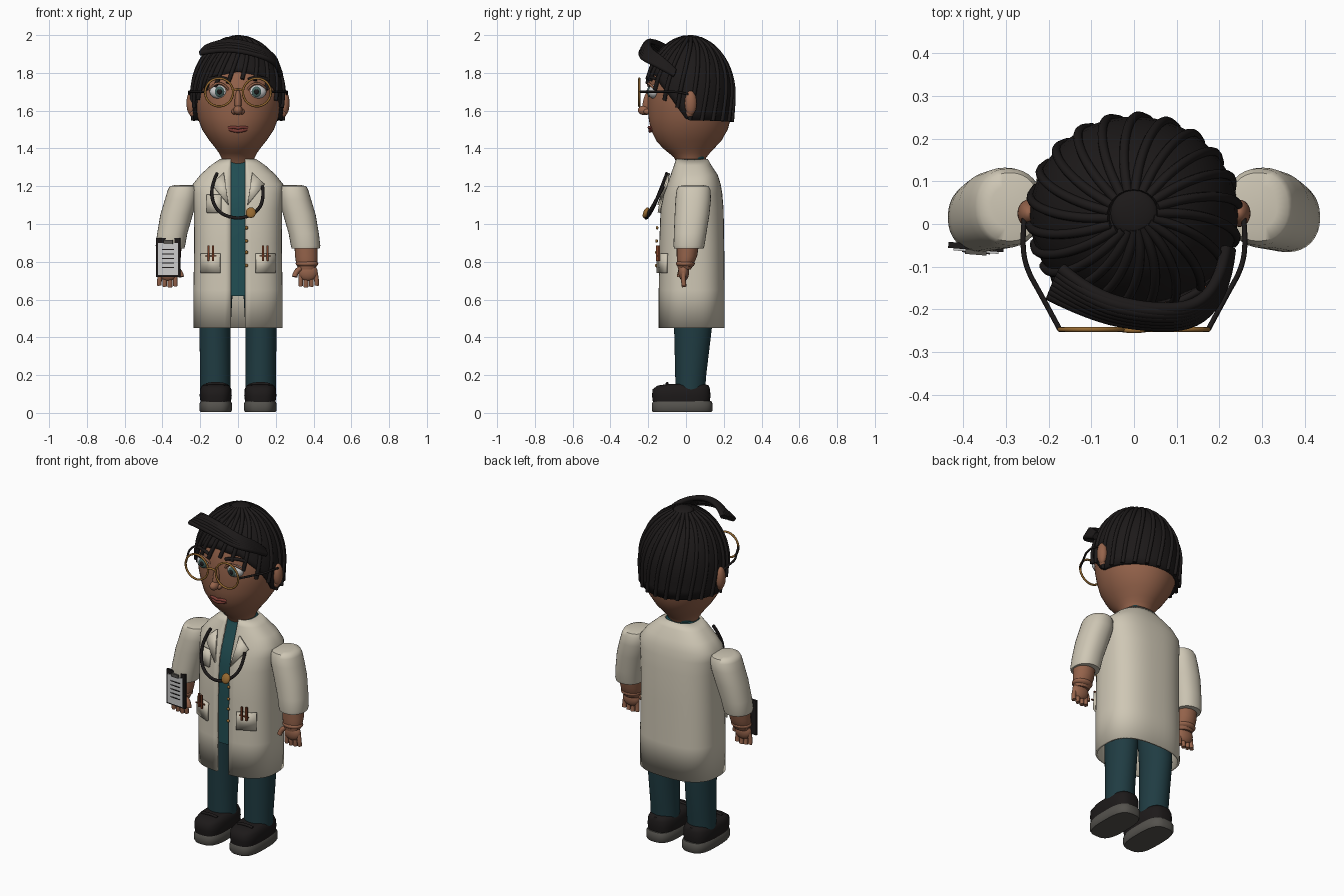
import bpy, math, random
from math import sin, cos, pi

if "Cube" in bpy.data.objects:
    bpy.data.objects.remove(bpy.data.objects["Cube"])
random.seed(4)

def mat(name, r, g, b):
    m = bpy.data.materials.new(name)
    m.diffuse_color = (r, g, b, 1)
    m.use_nodes = True
    m.node_tree.nodes["Principled BSDF"].inputs["Base Color"].default_value = m.diffuse_color
    return m

SKIN = mat("skin", .30, .125, .07)
COAT = mat("coat_cloth", .62, .57, .46)
TEAL = mat("scrub_teal", .015, .075, .085)
NAVY = mat("trouser_cloth", .014, .045, .055)
BLACK = mat("black", .012, .01, .01)
SOLE = mat("sole_grey", .09, .085, .075)
GOLD = mat("gold", .30, .14, .03)
BROWN = mat("pen_brown", .20, .05, .02)
WHITE = mat("white", .8, .8, .78)
IRIS = mat("iris", .06, .12, .11)
LIP = mat("lip", .2, .045, .035)

def finish(o, m, angle=50):
    o.data.materials.clear()
    o.data.materials.append(m)
    bpy.ops.object.select_all(action='DESELECT')
    o.select_set(True)
    bpy.context.view_layer.objects.active = o
    bpy.ops.object.shade_smooth_by_angle(angle=math.radians(angle))
    return o

def mesh(name, verts, faces, m, thick=0, offset=-1):
    me = bpy.data.meshes.new(name)
    me.from_pydata(verts, [], faces)
    o = bpy.data.objects.new(name, me)
    bpy.context.collection.objects.link(o)
    if thick:
        s = o.modifiers.new("thickness", 'SOLIDIFY')
        s.thickness, s.offset = thick, offset
    return finish(o, m)

def loft(name, rings, m, n=40, p=2.0, gap=0, thick=0):
    """Stack superellipse rings (z, cx, cy, rx, ry); gap leaves the front open."""
    sg = lambda v: math.copysign(abs(v) ** (2 / p), v)
    verts, faces, k = [], [], n + 1 if gap else n
    for z, cx, cy, rx, ry in rings:
        a0 = math.asin((gap / rx) ** (p / 2)) if gap else 0
        for j in range(k):
            a = a0 + (2 * pi - 2 * a0) * j / n
            verts.append((cx + rx * sg(sin(a)), cy - ry * sg(cos(a)), z))
    for i in range(len(rings) - 1):
        for j in range(n):
            q = (j + 1) % k
            faces.append((i * k + j, i * k + q, (i + 1) * k + q, (i + 1) * k + j))
    if not gap:
        faces += [tuple(range(k))[::-1], tuple(range((len(rings) - 1) * k, len(rings) * k))]
    return mesh(name, verts, faces, m, thick)

def ball(name, loc, scale, m, rot=(0, 0, 0)):
    bpy.ops.mesh.primitive_uv_sphere_add(segments=24, ring_count=14, location=loc, rotation=rot)
    o = bpy.context.object
    o.name, o.scale = name, scale
    return finish(o, m)

def box(name, loc, size, m, rot=(0, 0, 0)):
    bpy.ops.mesh.primitive_cube_add(size=1, location=loc, rotation=rot)
    o = bpy.context.object
    o.name, o.scale = name, size
    return finish(o, m, 30)

def tube(name, pts, r, m):
    c = bpy.data.curves.new(name, 'CURVE')
    c.dimensions, c.bevel_depth, c.bevel_resolution = '3D', r, 3
    c.use_fill_caps = True
    s = c.splines.new('NURBS')
    s.points.add(len(pts) - 1)
    for q, v in zip(s.points, pts):
        q.co = (*v, 1)
    s.order_u, s.use_endpoint_u, s.resolution_u = 3, True, 5
    o = bpy.data.objects.new(name, c)
    bpy.context.collection.objects.link(o)
    bpy.ops.object.select_all(action='DESELECT')
    o.select_set(True)
    bpy.context.view_layer.objects.active = o
    bpy.ops.object.convert(target='MESH')
    return finish(bpy.context.object, m)

def lerp(table, x):
    for a, b in zip(table, table[1:]):
        if x <= b[0]:
            t = (x - a[0]) / (b[0] - a[0])
            return [u + (v - u) * t for u, v in zip(a, b)]
    return list(table[-1])

# coat, open at the front, over a teal top
P = 2.6
coat = [(.45, 0, .03, .237, .175), (.65, 0, .03, .236, .175), (.9, 0, .03, .232, .172),
        (1.08, 0, .032, .234, .167), (1.16, 0, .037, .24, .155), (1.21, 0, .042, .24, .142),
        (1.26, 0, .043, .2, .125), (1.31, 0, .035, .145, .1), (1.345, 0, .03, .095, .085)]
loft("coat", coat, COAT, 56, P, gap=.038, thick=.012)
loft("scrub_top", [(z, x, y, a - .015, b - .015) for z, x, y, a, b in [lerp(coat, .62)] + coat[2:]]
     + [(1.36, 0, .03, .082, .075)], TEAL, 48, P)

def on_coat(x, z, off):
    _, _, cy, rx, ry = lerp(coat, z)
    return (x, cy - ry * (1 - min(.99, abs(x) / rx) ** P) ** (1 / P) - off, z)

def patch(name, pts, m, off=.014):
    mesh(name, [on_coat(x, z, off) for x, z in pts], [tuple(range(len(pts)))], m, .012, 0)

for s in (-1, 1):
    # lapels, lower pockets and pens
    patch("lapel", [(s * x, z) for x, z in ((.05, 1.1), (.115, 1.18), (.14, 1.21), (.075, 1.27))], COAT, .016)
    patch("pocket", [(s * x, z) for x, z in ((.095, .74), (.195, .74), (.195, .845), (.095, .845))], COAT)
    for d in (-.012, .012):
        x, y, z = on_coat(s * .145 + d, .845, .028)
        box("pen", (x, y, z), (.01, .01, .08), BROWN)
    box("pen_clip", (s * .145, on_coat(s * .145, .83, .028)[1], .83), (.06, .008, .006), BROWN)

    # trousers and shoes
    loft("trouser_leg", [(.1, s * .12, .022, .08, .078), (.2, s * .12, .025, .08, .082),
                         (.45, s * .122, .037, .083, .1), (.7, s * .115, .035, .09, .1)], NAVY)
    sx = s * .118
    loft("sole", [(.004, sx, -.02, .08, .155), (.015, sx, -.02, .087, .161), (.048, sx, -.02, .087, .161),
                  (.062, sx, -.02, .08, .154)], SOLE, p=3)
    loft("shoe", [(.055, sx, -.025, .08, .15), (.09, sx, -.025, .085, .155), (.125, sx, -.025, .083, .152),
                  (.145, sx, -.015, .072, .135), (.152, sx, .0, .06, .1)], BLACK, p=3)
    tube("shoe_lace", [(sx - .05, -.1, .15), (sx, -.1, .162), (sx + .05, -.1, .15)], .008, BLACK)

    # sleeves, forearms and hands
    loft("sleeve", [(.87, s * .358, .015, .074, .078), (.885, s * .358, .016, .078, .082),
                    (.95, s * .348, .022, .08, .086), (1.05, s * .325, .032, .086, .092),
                    (1.13, s * .302, .038, .085, .094), (1.18, s * .293, .04, .079, .09),
                    (1.2, s * .291, .04, .07, .08), (1.206, s * .29, .04, .045, .05)], COAT, 32, 2.2)
    loft("forearm", [(.76, s * .365, -.008, .045, .034), (.79, s * .364, -.003, .056, .045),
                     (.83, s * .362, .005, .06, .054), (.9, s * .36, .01, .062, .06)], SKIN, 24)
    ball("wrist_fold", (s * .365, -.003, .79), (.06, .05, .024), SKIN)
    ball("palm", (s * .37, -.012, .745), (.052, .028, .048), SKIN)
    for i in range(4):
        x = s * (.335 + .025 * i)
        tube("finger", [(x, -.012, .74), (x + s * .004 * (i - 1), -.016, .7),
                        (x + s * .003 * (i - 1), -.01, .665 + .006 * abs(i - 1.2))], .0125, SKIN)
    tube("thumb", [(s * .335, -.02, .765), (s * .305, -.03, .755), (s * .3, -.035, .72)], .014, SKIN)

    # ears, eyes, brows
    ball("ear", (s * .247, .025, 1.64), (.026, .032, .065), SKIN)
    ball("ear_lobe", (s * .24, .02, 1.59), (.018, .02, .025), SKIN)
    ball("eye_white", (s * .1, -.168, 1.7), (.05, .034, .037), WHITE)
    ball("iris", (s * .098, -.194, 1.7), (.026, .012, .028), IRIS)
    ball("pupil", (s * .098, -.202, 1.7), (.013, .008, .014), BLACK)
    tube("upper_lid", [(s * .05, -.19, 1.71), (s * .075, -.205, 1.745), (s * .125, -.195, 1.745),
                       (s * .152, -.16, 1.71)], .006, SKIN)
    tube("brow", [(s * .055, -.198, 1.765), (s * .1, -.188, 1.785), (s * .155, -.155, 1.765)], .009, BLACK)
    # glasses
    bpy.ops.mesh.primitive_torus_add(location=(s * .1, -.247, 1.697), rotation=(pi / 2, 0, 0), major_radius=.074,
                                     minor_radius=.006, major_segments=40, minor_segments=8)
    bpy.context.object.name = "glasses_rim"
    finish(bpy.context.object, GOLD)
    tube("glasses_arm", [(s * .175, -.245, 1.7), (s * .215, -.17, 1.7), (s * .255, -.1, 1.7),
                         (s * .262, -.03, 1.7), (s * .255, .03, 1.68)], .006, BLACK)
tube("glasses_bridge", [(-.03, -.247, 1.705), (0, -.252, 1.722), (.03, -.247, 1.705)], .006, GOLD)

# chest pocket, buttons, clipboard
patch("chest_pocket", [(-.165, 1.06), (-.09, 1.06), (-.09, 1.155), (-.165, 1.155)], COAT)
for z in (.98, .91, .85, .78):
    ball("button", on_coat(.045, z, .015), (.009, .007, .009), GOLD)
box("clipboard", (-.37, -.054, .823), (.13, .014, .205), BLACK, (0, 0, -.08))
box("paper", (-.37, -.063, .815), (.105, .006, .17), WHITE, (0, 0, -.08))
for i in range(5):
    box("paper_line", (-.37, -.067, .77 + .024 * i), (.065, .003, .005), BLACK, (0, 0, -.08))
box("board_clip", (-.37, -.066, .905), (.05, .012, .02), SOLE, (0, 0, -.08))

# stethoscope
tube("stethoscope_tube", [(-.11, -.1, 1.27), (-.15, -.13, 1.19), (-.12, -.18, 1.07), (-.02, -.215, 1.025),
                          (.08, -.205, 1.045), (.14, -.16, 1.12), (.13, -.12, 1.2)], .009, BLACK)
ball("stethoscope_bell", (.068, -.212, 1.06), (.027, .014, .03), GOLD, (-.4, 0, 0))

# head
dome = [(1.68 + .3 * sin(t), 0, .02, .236 * cos(t), .222 * cos(t)) for t in (0, .25, .5, .8, 1.1, 1.35, 1.5)]
loft("head", [(1.32, 0, .025, .08, .072), (1.352, 0, .022, .088, .085), (1.375, 0, .018, .1, .108),
              (1.4, 0, .014, .118, .135), (1.44, 0, .015, .15, .172), (1.5, 0, .017, .19, .204),
              (1.56, 0, .02, .213, .218), (1.62, 0, .02, .228, .222)] + dome, SKIN, 48)
ball("nose_bridge", (0, -.2, 1.645), (.018, .028, .07), SKIN, (-.2, 0, 0))
ball("nose_tip", (0, -.222, 1.602), (.024, .033, .025), SKIN)
for s in (-1, 1):
    ball("nostril", (s * .02, -.205, 1.595), (.015, .02, .015), SKIN)
tube("upper_lip", [(-.05, -.181, 1.508), (-.02, -.196, 1.515), (0, -.194, 1.506), (.02, -.196, 1.515),
                   (.05, -.181, 1.508)], .008, LIP)
tube("lower_lip", [(-.045, -.18, 1.503), (0, -.2, 1.482), (.045, -.18, 1.503)], .01, LIP)

# hair cap with a slanted hairline, a = angle from the front
LINE = [(0, 1.81), (.6, 1.785), (1.05, 1.69), (1.5, 1.55), (3.2, 1.54)]
def hair(a, t, k=1.0, twist=0):
    d = abs((a + pi) % (2 * pi) - pi)
    zl = lerp(LINE, d)[1]
    ph = t * (math.acos((zl - 1.68) / .31) if zl > 1.68 else pi / 2 + (1.68 - zl) / .31)
    r = sin(ph) if ph < pi / 2 else 1 - .08 * (ph - pi / 2)
    z = cos(ph) if ph < pi / 2 else pi / 2 - ph
    a += twist * (1 - t)
    return (.244 * k * r * sin(a), .02 - .232 * k * r * cos(a), 1.68 + .31 * z)

N, T = 64, 12
loft_v = [hair(2 * pi * j / N, max(i, .02) / T) for i in range(T + 1) for j in range(N)]
loft_f = [((i + 1) * N + j, (i + 1) * N + (j + 1) % N, i * N + (j + 1) % N, i * N + j)
          for i in range(T) for j in range(N)] + [tuple(range(N))]
mesh("hair_cap", loft_v, loft_f, BLACK, .02)
for j in range(22):
    a = 2 * pi * (j + .5) / 22
    end = 1.08 + .12 * random.random() if cos(a) > .45 else 1.0
    tube("hair_strand", [hair(a, .12 + (end - .12) * i / 9, 1.01, .45) for i in range(10)], .011, BLACK)
ball("hair_crown", (0, .025, 1.982), (.055, .055, .018), BLACK)

# swept forelock
for i in range(7):
    u = i / 6
    tube("forelock_strand", [(-.2 + .03 * u, -.165 + .06 * u, 1.905 + .03 * u),
                             (-.1, -.215 + .05 * u, 1.925 + .045 * sin(pi * u * .6)),
                             (.03, -.24 + .04 * u, 1.915 + .05 * sin(pi * u * .6)),
                             (.15, -.235 + .04 * u, 1.88 + .04 * u),
                             (.215 - .01 * u, -.15 + .03 * u, 1.84 + .03 * u),
                             (.225 - .01 * u, -.06, 1.79 + .02 * u)], .014, BLACK)
